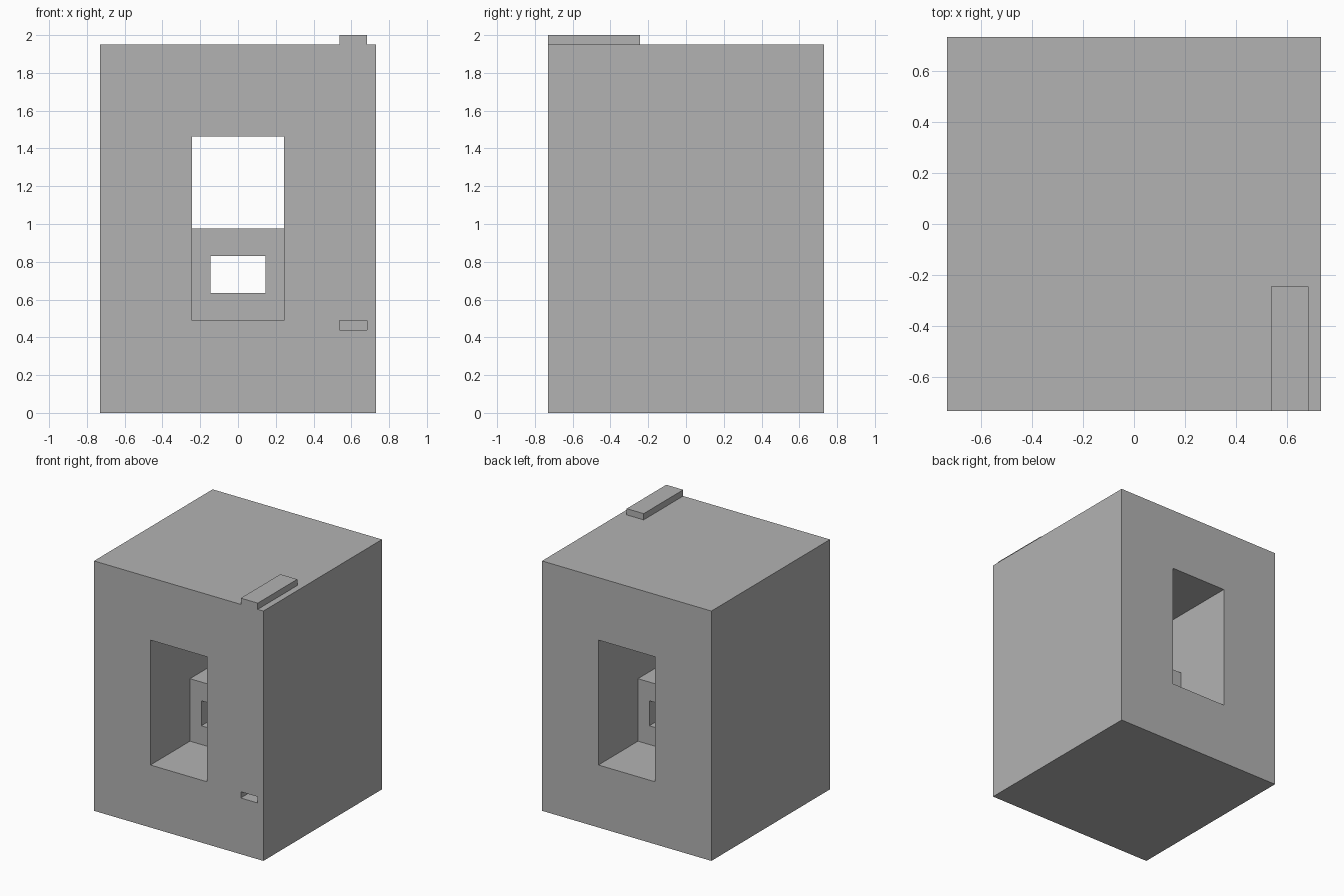
import bpy
import bmesh
from mathutils import Vector

default = bpy.data.objects.get("Cube")
if default:
    bpy.data.objects.remove(default, do_unlink=True)

U = 2 / 41      # one design unit: the block is 30 x 30 x 40, plus a 1 high tab
HALF = 15       # half width and half depth of the body

grey = bpy.data.materials.new("plain grey")
grey.use_nodes = True
grey.diffuse_color = (0.45, 0.45, 0.45, 1)
grey.node_tree.nodes["Principled BSDF"].inputs["Base Color"].default_value = grey.diffuse_color


def prism(name, profile, x0, x1):
    """Extrude a closed (y, z) profile from x0 to x1."""
    bm = bmesh.new()
    face = bm.faces.new([bm.verts.new(Vector((x0, y, z)) * U) for y, z in profile])
    new = bmesh.ops.extrude_face_region(bm, geom=[face])["geom"]
    verts = [v for v in new if isinstance(v, bmesh.types.BMVert)]
    bmesh.ops.translate(bm, verts=verts, vec=((x1 - x0) * U, 0, 0))
    bmesh.ops.recalc_face_normals(bm, faces=bm.faces)
    mesh = bpy.data.meshes.new(name)
    bm.to_mesh(mesh)
    bm.free()
    mesh.materials.append(grey)
    obj = bpy.data.objects.new(name, mesh)
    bpy.context.collection.objects.link(obj)
    return obj


def box(name, x0, x1, y0, y1, z0, z1):
    return prism(name, [(y0, z0), (y1, z0), (y1, z1), (y0, z1)], x0, x1)


def combine(target, tool, operation):
    """Apply one boolean step and remove the helper."""
    tool.hide_render = True
    mod = target.modifiers.new(operation.title(), "BOOLEAN")
    mod.operation = operation
    mod.solver = "EXACT"
    mod.object = tool
    bpy.context.view_layer.objects.active = target
    bpy.ops.object.modifier_apply(modifier=mod.name)
    bpy.data.objects.remove(tool, do_unlink=True)


# Main body with the raised tab on its front left edge
body = box("body", -HALF, HALF, -HALF, HALF, 0, 40)
combine(body, box("tab", 11, 14, -HALF, -5, 39, 41), "UNION")

# Through opening that leaves a half-height wall standing in the middle
opening = [(-16, 10), (-5, 10), (-5, 20), (5, 20),
           (5, 10), (16, 10), (16, 30), (-16, 30)]
combine(body, prism("opening_cutter", opening, -5, 5), "DIFFERENCE")

# Small window through the inner wall
combine(body, box("window_cutter", -3, 3, -6, 6, 13, 17), "DIFFERENCE")

# Blind slot in the front, the same size as the tab
combine(body, box("slot_cutter", 11, 14, -16, -5, 9, 10), "DIFFERENCE")
